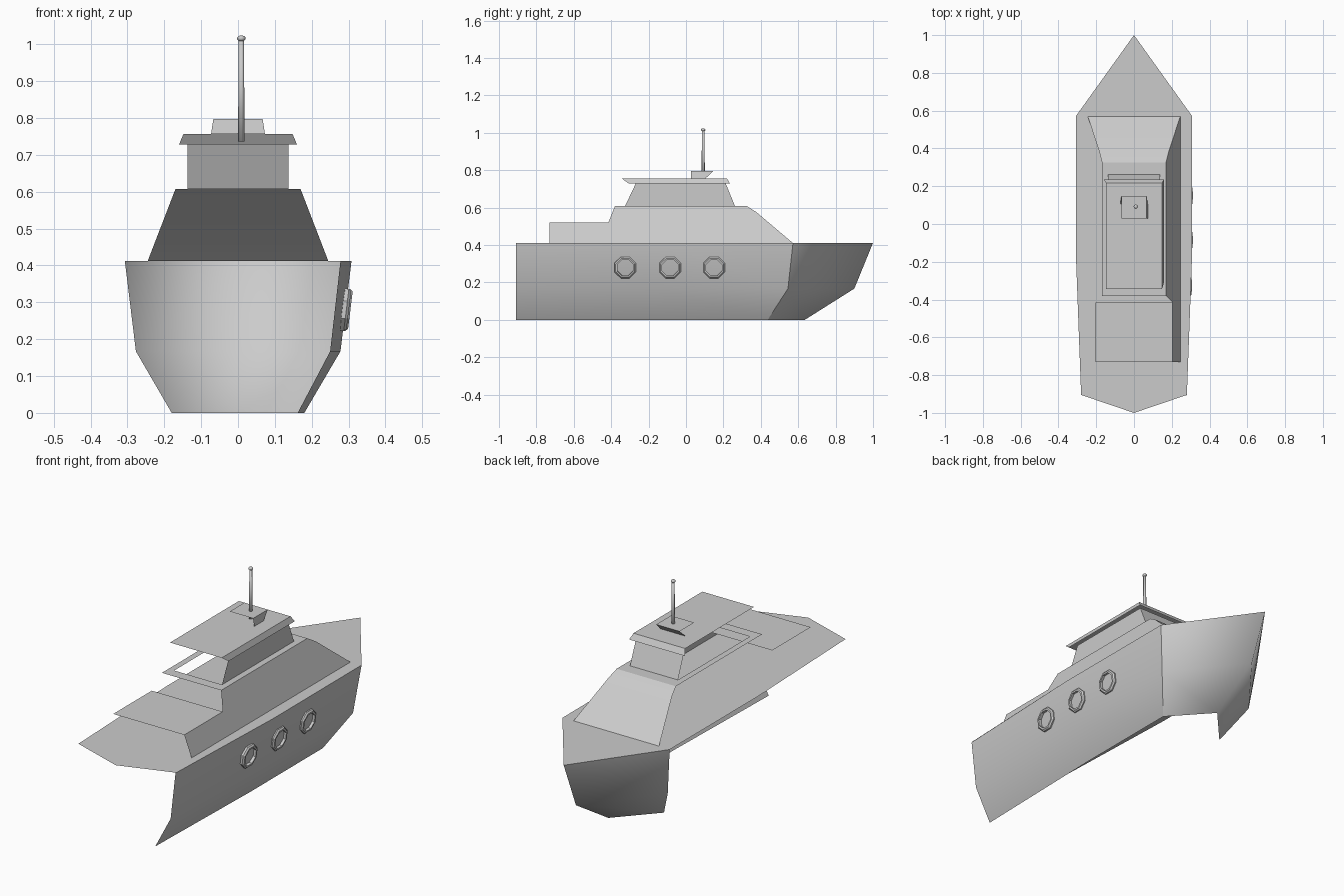
import bpy, bmesh, math
from mathutils import Vector, Matrix

if "Cube" in bpy.data.objects:
    bpy.data.objects.remove(bpy.data.objects["Cube"])

grey = bpy.data.materials.new("plain_grey")
grey.diffuse_color = (0.6, 0.6, 0.6, 1)
grey.use_nodes = True
grey.node_tree.nodes["Principled BSDF"].inputs["Base Color"].default_value = grey.diffuse_color


def add(name, bm, smooth=False):
    me = bpy.data.meshes.new(name)
    bm.to_mesh(me)
    bm.free()
    me.materials.append(grey)
    for p in me.polygons:
        p.use_smooth = smooth
    ob = bpy.data.objects.new(name, me)
    bpy.context.collection.objects.link(ob)
    return ob


def sheet(name, rows, out, smooth=False):
    """Open surface lofted through rows of points, facing the direction out."""
    bm = bmesh.new()
    vs = [[bm.verts.new(p) for p in r] for r in rows]
    for a, b in zip(vs, vs[1:]):
        for i in range(len(a) - 1):
            bm.faces.new((a[i], a[i + 1], b[i + 1], b[i]))
    bm.normal_update()
    if sum((f.normal * f.calc_area() for f in bm.faces), Vector()).dot(Vector(out)) < 0:
        bmesh.ops.reverse_faces(bm, faces=bm.faces[:])
    return add(name, bm, smooth)


def poly(name, pts, out):
    bm = bmesh.new()
    f = bm.faces.new([bm.verts.new(p) for p in pts])
    f.normal_update()
    if f.normal.dot(Vector(out)) < 0:
        f.normal_flip()
    return add(name, bm)


X, Y, Z = (1, 0, 0), (0, 1, 0), (0, 0, 1)
D = 0.412  # deck height

# Hull: open right side, and a full bow joined at the stem
stern = [(0.278, -0.908, D), (0.25, -0.908, 0.167), (0.162, -0.908, 0)]
middle = [(0.308, -0.15, D), (0.278, -0.15, 0.167), (0.18, -0.15, 0)]
fore = [(0.307, 0.572, D), (0.277, 0.545, 0.167), (0.18, 0.437, 0)]
stem = [(0, 1, D), (0, 0.9, 0.167), (0, 0.635, 0)]
sheet("hull_side", [stern, middle, fore], X, True)
sheet("hull_bow", [fore, stem, [(-x, y, z) for x, y, z in fore]], Y, True)

# Deck
half = [(0.28, -0.905), (0.308, -0.15), (0.307, 0.572)]
deck = [(0, -1)] + half + [(0, 1)] + [(-x, y) for x, y in reversed(half)]
poly("deck", [(x, y, D) for x, y in deck], Z)


# Cabin: its side leans inward with height
def lean(z):
    return 0.245 - (z - D) * 0.385


side = [(-0.73, D), (-0.73, 0.52), (-0.415, 0.52), (-0.38, 0.608),
        (0.325, 0.608), (0.375, 0.577), (0.57, D)]
poly("cabin_side", [(lean(z), y, z) for y, z in side], X)
sheet("cabin_front_slope", [[(-lean(z), y, z), (lean(z), y, z)] for y, z in side[4:]], Y, True)
sheet("aft_locker_top", [[(-lean(z), y, z), (lean(z), y, z)] for y, z in side[1:3]], Z)

# Cabin top, a frame around the wheelhouse opening
w = lean(0.608)
outer = [(-w, -0.38), (w, -0.38), (w, 0.325), (-w, 0.325)]
inner = [(-0.137, -0.326), (0.137, -0.326), (0.137, 0.262), (-0.137, 0.262)]
sheet("cabin_top", [[(x, y, 0.608) for x, y in r + r[:1]] for r in (outer, inner)], Z)

# Wheelhouse right side and forward wall
h = 0.137
poly("wheelhouse_side", [(h, -0.326, 0.608), (h, 0.262, 0.608), (h, 0.212, 0.73), (h, -0.268, 0.73)], X)
poly("wheelhouse_front", [(-h, 0.262, 0.608), (h, 0.262, 0.608), (h, 0.212, 0.73), (-h, 0.212, 0.73)], Y)


# Open shells with a top, a right side and a forward face
def shell(name, top, low):
    (tx, ta, tf, tz), (lx, la, lf, lz) = top, low
    poly(name + "_top", [(-tx, ta, tz), (tx, ta, tz), (tx, tf, tz), (-tx, tf, tz)], Z)
    poly(name + "_side", [(lx, la, lz), (lx, lf, lz), (tx, tf, tz), (tx, ta, tz)], X)
    poly(name + "_front", [(-lx, lf, lz), (lx, lf, lz), (tx, tf, tz), (-tx, tf, tz)], Y)


shell("roof", (0.148, -0.345, 0.218, 0.757), (0.16, -0.305, 0.236, 0.728))
shell("mast_box", (0.067, 0.028, 0.148, 0.797), (0.073, 0.028, 0.105, 0.757))

# Mast with a small knob
bm = bmesh.new()
bmesh.ops.create_cone(bm, cap_ends=True, segments=8, radius1=0.009, radius2=0.007, depth=0.28,
                      matrix=Matrix.Translation((0.009, 0.092, 0.877)))
add("mast", bm, True)
bm = bmesh.new()
bmesh.ops.create_uvsphere(bm, u_segments=8, v_segments=5, radius=0.012,
                          matrix=Matrix.Translation((0.009, 0.092, 1.016)) @ Matrix.Diagonal((1, 1, 0.7, 1)))
add("mast_knob", bm, True)

# Portholes: eight-sided rings lying on the leaning hull side
profile = [(0.062, -0.012), (0.062, 0.006), (0.055, 0.013), (0.046, 0.013), (0.046, -0.012)]
tilt = math.atan2(0.03, 0.245)
for n, y in enumerate((-0.325, -0.085, 0.15)):
    bm = bmesh.new()
    rings = []
    for k in range(8):
        a = (k + 0.5) * math.pi / 4
        rings.append([bm.verts.new((d, r * math.cos(a), r * math.sin(a))) for r, d in profile])
    for k in range(8):
        a, b = rings[k], rings[(k + 1) % 8]
        for i in range(5):
            j = (i + 1) % 5
            bm.faces.new((a[i], b[i], b[j], a[j]))
    bmesh.ops.recalc_face_normals(bm, faces=bm.faces[:])
    x = 0.292 - 0.004 * max(0, -y - 0.15) / 0.17
    bm.transform(Matrix.Translation((x, y, 0.28)) @ Matrix.Rotation(tilt, 4, 'Y'))
    add("porthole_%d" % (n + 1), bm)
